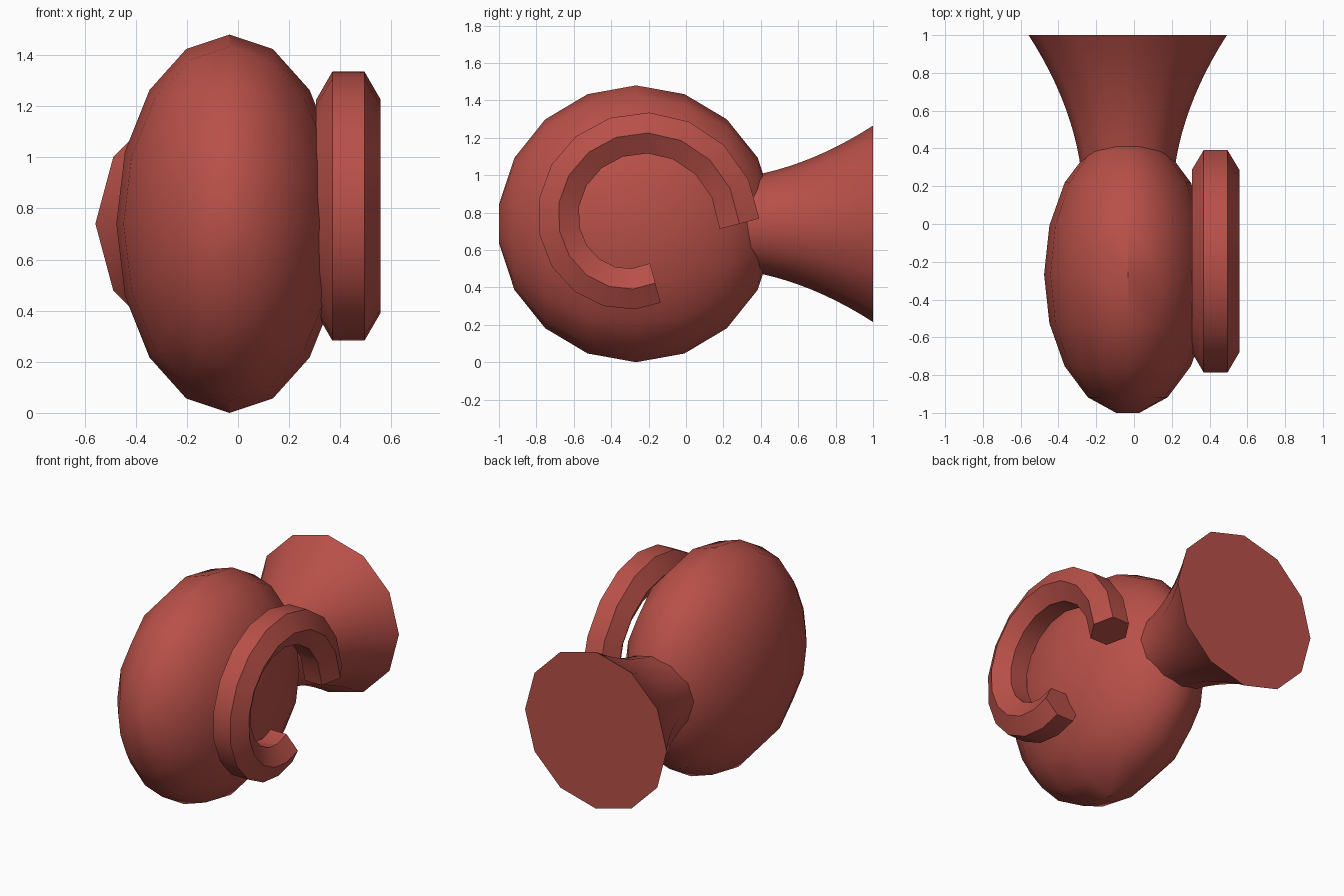
import bpy, bmesh
from math import sin, cos, pi, radians
from mathutils import Vector

if "Cube" in bpy.data.objects:
    bpy.data.objects.remove(bpy.data.objects["Cube"])

red = bpy.data.materials.new("red")
red.diffuse_color = (0.48, 0.08, 0.065, 1)
red.use_nodes = True
red.node_tree.nodes["Principled BSDF"].inputs["Base Color"].default_value = red.diffuse_color


def skin(name, rings):
    """Bridge equal-sized rings of points into a capped solid."""
    bm = bmesh.new()
    loops = [[bm.verts.new(p) for p in ring] for ring in rings]
    n = len(loops[0])
    for a, b in zip(loops, loops[1:]):
        for i in range(n):
            j = (i + 1) % n
            bm.faces.new((a[i], a[j], b[j], b[i]))
    bm.faces.new(loops[0])
    bm.faces.new(loops[-1])
    bmesh.ops.recalc_face_normals(bm, faces=bm.faces)
    mesh = bpy.data.meshes.new(name)
    bm.to_mesh(mesh)
    bm.free()
    obj = bpy.data.objects.new(name, mesh)
    mesh.materials.append(red)
    bpy.context.collection.objects.link(obj)
    bpy.ops.object.select_all(action='DESELECT')
    obj.select_set(True)
    bpy.context.view_layer.objects.active = obj
    bpy.ops.object.shade_smooth_by_angle(angle=radians(35))
    return obj


def ring_y(y, rx, rz, sides):
    """Ring of points around the main axis, which runs along y."""
    return [(CX + rx * cos(2 * pi * i / sides), y, CZ + rz * sin(2 * pi * i / sides))
            for i in range(sides)]


CX, CY, CZ = -0.033, -0.267, 0.74

# Flattened round body with small flat ends
angles = [radians(-82 + 20.5 * i) for i in range(9)]
skin("body", [ring_y(CY + 0.74 * sin(a), 0.443 * cos(a), 0.74 * cos(a), 16)
              for a in angles])

# Flared horn at the back
rings = []
for i in range(15):
    t = i / 14
    r = 0.235 + 0.29 * t * t
    rings.append(ring_y(0.1 + 0.9 * t, r, r, 12))
skin("flared_horn", rings)

# Hexagonal tube swept along a shrinking spiral on the right side
STEPS, TUBE = 14, 0.126
path = []
for i in range(STEPS + 1):
    a = radians(288) * i / STEPS
    r = 0.553 - 0.22 * i / STEPS
    path.append(Vector((0.432, CY + r * cos(a), CZ + r * sin(a))))
rings = []
side = Vector((1, 0, 0))
for i, p in enumerate(path):
    tangent = (path[min(i + 1, STEPS)] - path[max(i - 1, 0)]).normalized()
    out = tangent.cross(side)
    rings.append([p + TUBE * (side * cos(k * pi / 3) + out * sin(k * pi / 3))
                  for k in range(6)])
skin("spiral_tube", rings)
